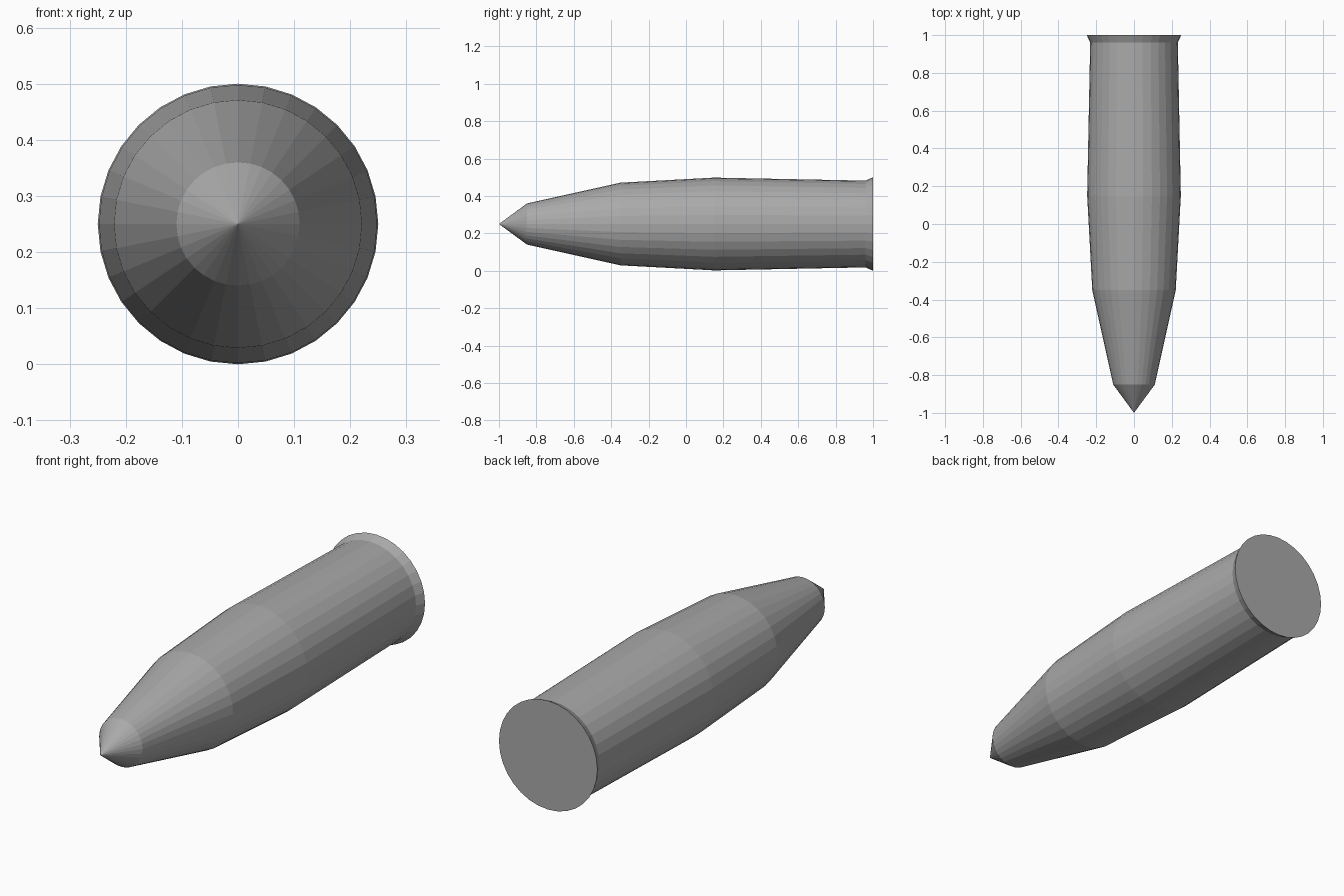
import bpy, bmesh, math

if "Cube" in bpy.data.objects:
    bpy.data.objects.remove(bpy.data.objects["Cube"])

SIDES = 32
AXIS_Z = 0.25
# (y, radius) from behind the tip to the flared base
PROFILE = [(-0.85, 0.11), (-0.35, 0.221), (0.15, 0.248), (0.96, 0.232), (1.0, 0.25)]

grey = bpy.data.materials.new("plain grey")
grey.diffuse_color = (0.4, 0.4, 0.4, 1)
grey.use_nodes = True
grey.node_tree.nodes["Principled BSDF"].inputs["Base Color"].default_value = grey.diffuse_color

bm = bmesh.new()


def ring(y, r):
    return [bm.verts.new((r * math.sin(2 * math.pi * i / SIDES), y,
                          AXIS_Z + r * math.cos(2 * math.pi * i / SIDES)))
            for i in range(SIDES)]


rings = [ring(y, r) for y, r in PROFILE]
tip = bm.verts.new((0, -1, AXIS_Z))

for i in range(SIDES):
    j = (i + 1) % SIDES
    # pointed tip
    bm.faces.new((tip, rings[0][i], rings[0][j]))
    # body bands and flared rim
    for a, b in zip(rings, rings[1:]):
        bm.faces.new((a[i], b[i], b[j], a[j]))
# flat base
bm.faces.new(rings[-1])

bmesh.ops.recalc_face_normals(bm, faces=bm.faces[:])
mesh = bpy.data.meshes.new("shell_body")
bm.to_mesh(mesh)
bm.free()
mesh.materials.append(grey)
bpy.context.collection.objects.link(bpy.data.objects.new("shell_body", mesh))
